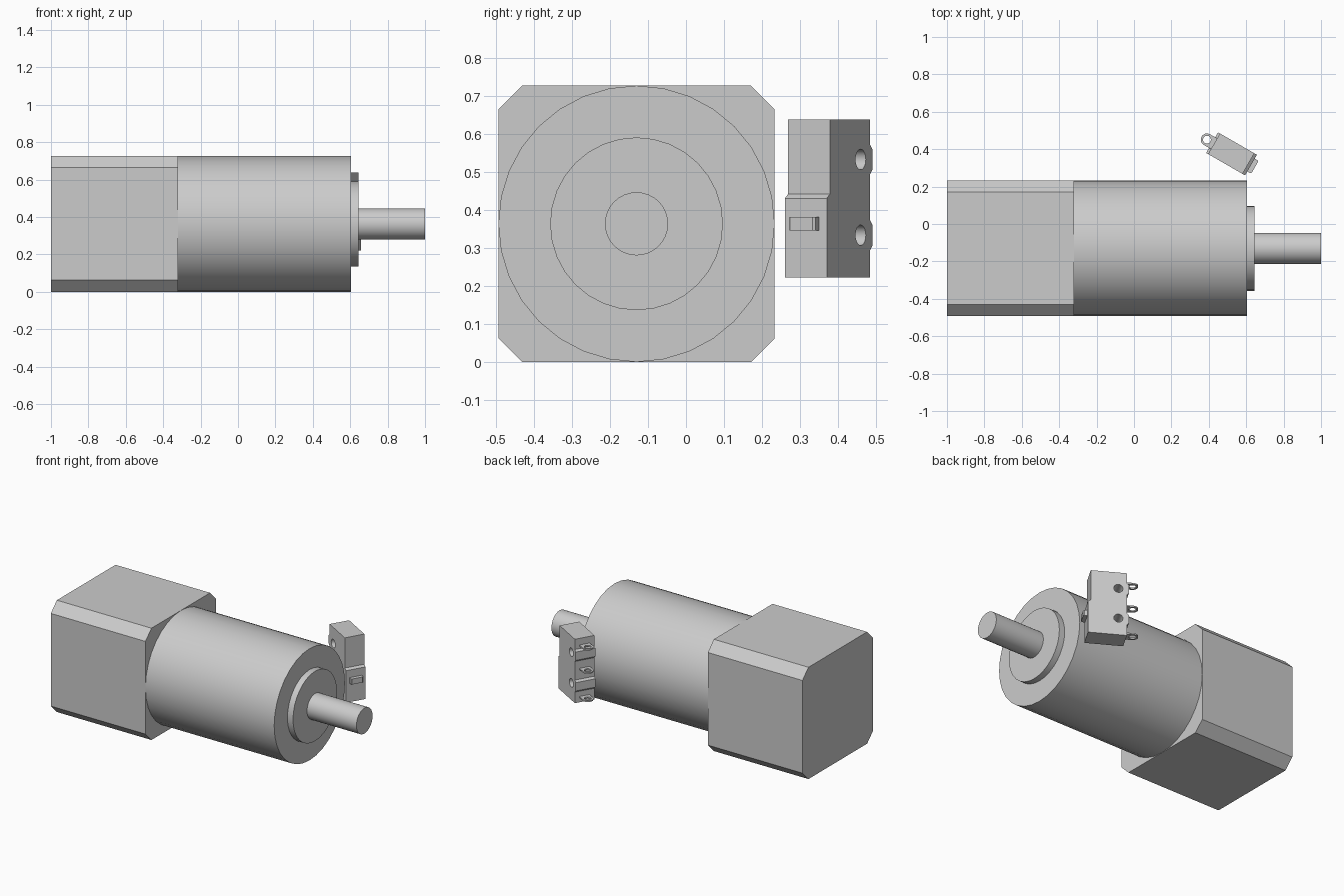
import bpy, bmesh
from math import sin, cos, pi, radians
from mathutils import Matrix, Euler, Vector

cube = bpy.data.objects.get("Cube")
if cube:
    bpy.data.objects.remove(cube, do_unlink=True)

GREY = (0.6, 0.6, 0.6, 1)
metal = bpy.data.materials.new("plain_grey")
metal.use_nodes = True
metal.diffuse_color = GREY
metal.node_tree.nodes["Principled BSDF"].inputs["Base Color"].default_value = GREY


def arc(cx, cy, r, n, start=0.0, sweep=2 * pi):
    """Points on a circle, or on an open arc including its end."""
    steps = n if sweep >= 2 * pi else n - 1
    return [(cx + r * cos(start + sweep * i / steps),
             cy + r * sin(start + sweep * i / steps)) for i in range(n)]


def extrude(name, loops, depth, location, rotation):
    """Fill the first loop, leave the others as holes, extrude about the middle."""
    curve = bpy.data.curves.new(name + "_profile", 'CURVE')
    curve.dimensions = '2D'
    curve.fill_mode = 'BOTH'
    curve.extrude = depth / 2
    for loop in loops:
        spline = curve.splines.new('POLY')
        spline.points.add(len(loop) - 1)
        for point, (x, y) in zip(spline.points, loop):
            point.co = (x, y, 0, 1)
        spline.use_cyclic_u = True
    helper = bpy.data.objects.new(name + "_helper", curve)
    bpy.context.collection.objects.link(helper)
    deps = bpy.context.evaluated_depsgraph_get()
    mesh = bpy.data.meshes.new_from_object(helper.evaluated_get(deps))
    bpy.data.objects.remove(helper, do_unlink=True)
    bpy.data.curves.remove(curve)

    bm = bmesh.new()
    bm.from_mesh(mesh)
    bmesh.ops.remove_doubles(bm, verts=bm.verts, dist=0.0001)
    bmesh.ops.recalc_face_normals(bm, faces=bm.faces)
    bm.to_mesh(mesh)
    bm.free()
    mesh.name = name
    mesh.materials.clear()
    mesh.materials.append(metal)

    obj = bpy.data.objects.new(name, mesh)
    bpy.context.collection.objects.link(obj)
    obj.location, obj.rotation_euler = location, rotation
    bpy.ops.object.select_all(action='DESELECT')
    obj.select_set(True)
    bpy.context.view_layer.objects.active = obj
    bpy.ops.object.shade_smooth_by_angle(angle=radians(30))
    return obj


# Motor: every part is a section extruded along x
R = 0.363
AXIS_Y = -0.13


def along_x(name, loop, x0, x1):
    extrude(name, [loop], x1 - x0, ((x0 + x1) / 2, AXIS_Y, R), (pi / 2, 0, pi / 2))


c = R - 0.062
housing = [(R, -c), (R, c), (c, R), (-c, R), (-R, c), (-R, -c), (-c, -R), (c, -R)]
along_x("motor_housing", housing, -1.0, -0.32)
along_x("gearbox_barrel", arc(0, 0, R, 32), -0.32, 0.605)
along_x("front_boss", arc(0, 0, 0.227, 32), 0.605, 0.645)
along_x("output_shaft", arc(0, 0, 0.083, 32), 0.645, 1.0)

# Small switch beside the motor, turned about z
TURN = radians(-30)
BASE = Vector((0.428, 0.429, 0))
PLACE = Matrix.Translation(BASE) @ Euler((0, 0, TURN)).to_matrix().to_4x4()
HOLES = (0.333, 0.532)

# Switch body: stepped front, raised pads behind the two mounting holes
outline = [(0, 0.222), (0.228, 0.222), (0.228, 0.43), (0.212, 0.441),
           (0.212, 0.637), (0, 0.637)]
for z in reversed(HOLES):
    outline += [(0, z + 0.039), (-0.012, z + 0.027), (-0.012, z - 0.027), (0, z - 0.039)]
holes = [arc(0.05, z, 0.027, 20) for z in HOLES]
extrude("switch_body", [outline] + holes, 0.127, BASE, (pi / 2, 0, TURN))

# Plunger
plunger = [(0.22, -0.04), (0.246, -0.04), (0.252, -0.034),
           (0.252, 0.034), (0.246, 0.04), (0.22, 0.04)]
extrude("switch_plunger", [plunger], 0.036, PLACE @ Vector((0, 0, 0.363)), (0, 0, TURN))

# Three flat solder terminals with eyelets
tab = arc(-0.044, 0, 0.033, 13, pi / 2, pi) + [(0.01, -0.033), (0.01, 0.033)]
eyelet = arc(-0.044, 0, 0.021, 16)
for label, z in (("lower", 0.255), ("middle", 0.438), ("upper", 0.59)):
    extrude(label + "_terminal", [tab, eyelet], 0.009,
            PLACE @ Vector((0, 0, z)), (0, 0, TURN))
